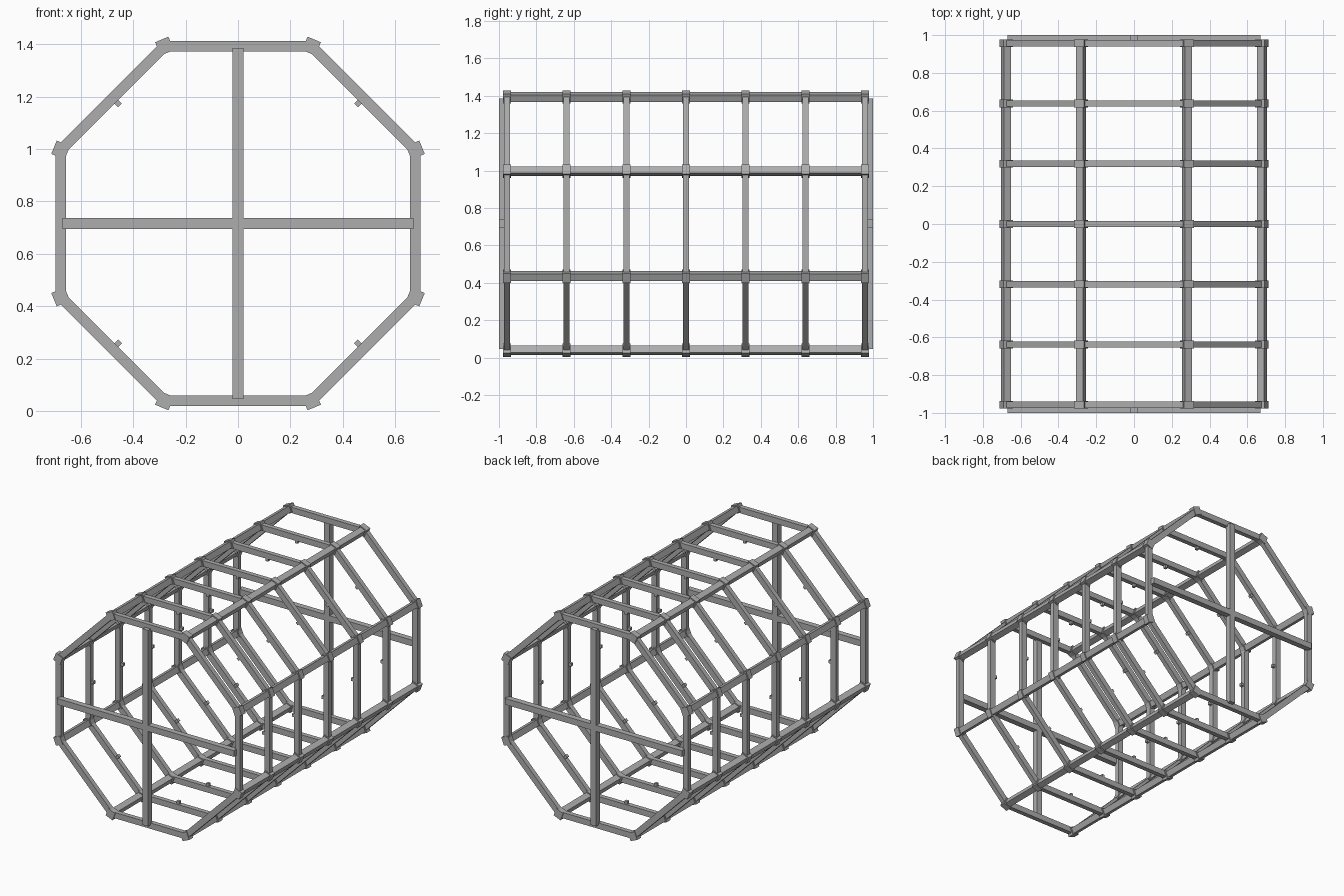
import bpy, bmesh, math
from mathutils import Matrix, Vector

if "Cube" in bpy.data.objects:
    bpy.data.objects.remove(bpy.data.objects["Cube"])

CZ = 0.716                       # height of the octagon axis
APO = 0.677                      # centre of beams to axis
RAD = APO / math.cos(math.pi / 8)
SIDE = 2 * APO * math.tan(math.pi / 8)
RINGS = [i * 0.319 for i in range(-3, 4)]

grey = bpy.data.materials.new("steel grey")
grey.diffuse_color = (0.42, 0.42, 0.42, 1)
grey.use_nodes = True
grey.node_tree.nodes["Principled BSDF"].inputs["Base Color"].default_value = grey.diffuse_color


def boxes(name, items):
    """items: (distance from axis, angle, y, (radial, y, tangential) size)"""
    bm = bmesh.new()
    for dist, ang, y, size in items:
        m = (Matrix.Translation((0, y, CZ)) @ Matrix.Rotation(ang, 4, 'Y')
             @ Matrix.Translation((dist, 0, 0)) @ Matrix.Diagonal((*size, 1)))
        bmesh.ops.create_cube(bm, size=1, matrix=m)
    me = bpy.data.meshes.new(name)
    bm.to_mesh(me)
    bm.free()
    me.materials.append(grey)
    ob = bpy.data.objects.new(name, me)
    bpy.context.collection.objects.link(ob)


flat = [k * math.pi / 4 for k in range(8)]
corner = [a + math.pi / 8 for a in flat]

# Seven octagonal rings with corner joints
for i, y in enumerate(RINGS, 1):
    boxes(f"ring_beams_{i}", [(APO, a, y, (0.04, 0.032, SIDE - 0.02)) for a in flat])
    boxes(f"corner_joints_{i}", [(RAD, a, y, (0.055, 0.042, 0.055)) for a in corner])
    # Small tabs on the inside of the inner rings
    if 1 < i < 7:
        boxes(f"inner_tabs_{i}", [(0.648, a, y, (0.022, 0.02, 0.02)) for a in flat])

# Long rails joining the rings
boxes("long_rails", [(RAD, a, 0, (0.04, 1.95, 0.04)) for a in corner])

# Cross braces on both ends
for name, s in (("front", -1), ("back", 1)):
    boxes(f"{name}_cross", [(0, 0, s * 0.98, (1.34, 0.04, 0.042)),
                            (0, math.pi / 2, s * 0.98, (1.34, 0.04, 0.042))])
